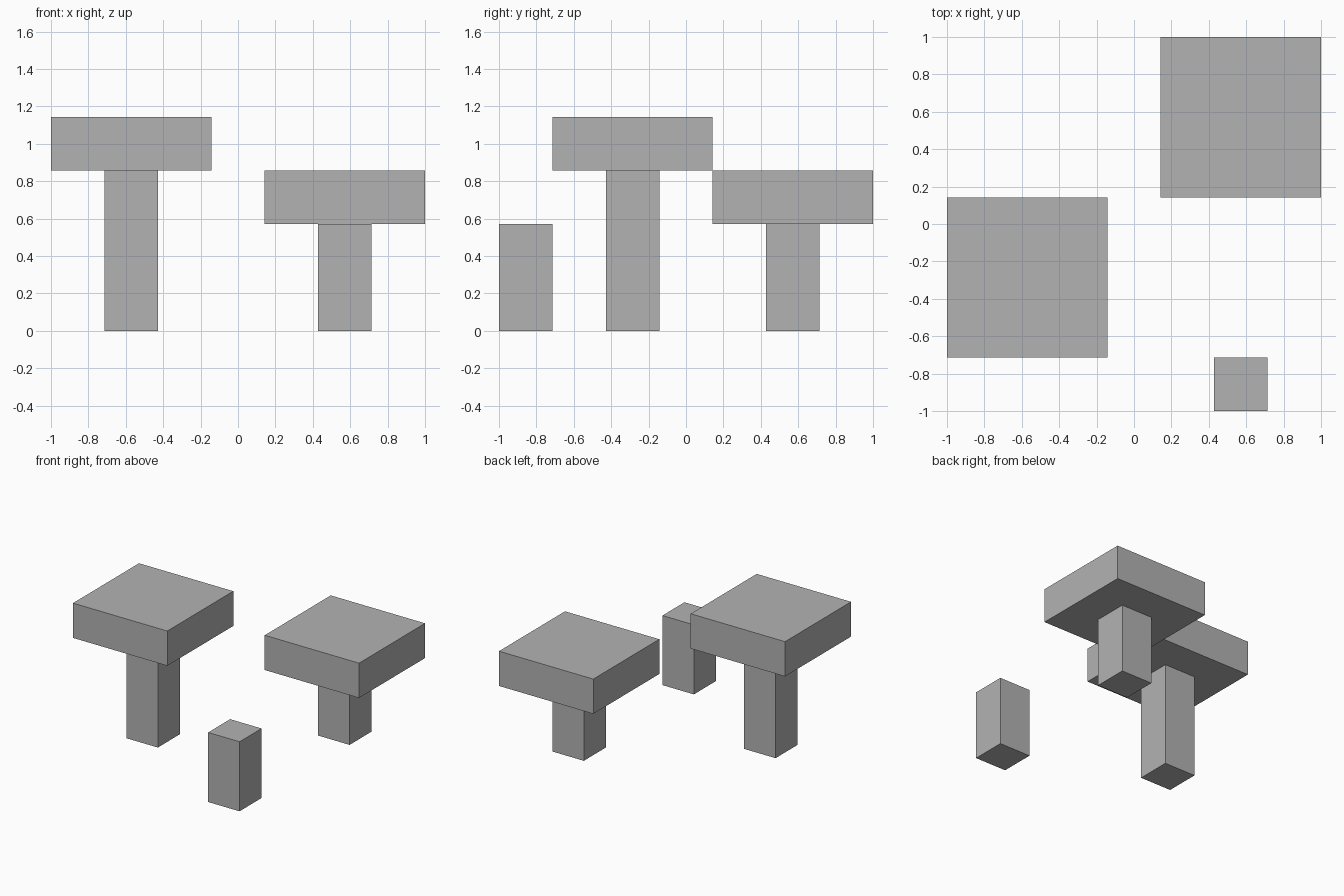
import bpy

# Remove the default cube
cube = bpy.data.objects.get("Cube")
if cube:
    bpy.data.objects.remove(cube, do_unlink=True)

U = 2 / 7  # one block edge

# Single stone grey
GREY = (0.45, 0.45, 0.45, 1.0)
grey = bpy.data.materials.new("stone_grey")
grey.use_nodes = True
grey.diffuse_color = GREY
grey.node_tree.nodes["Principled BSDF"].inputs["Base Color"].default_value = GREY


def block(name, x, y, bottom, width, height):
    """Square block centred on x, y; all sizes in block units."""
    bpy.ops.mesh.primitive_cube_add(
        size=1, location=(x * U, y * U, (bottom + height / 2) * U))
    obj = bpy.context.object
    obj.name = name
    obj.scale = (width * U, width * U, height * U)
    bpy.ops.object.transform_apply(location=False, rotation=False, scale=True)
    obj.data.materials.append(grey)


def capped_pillar(name, x, y, stem_height):
    """Narrow stem carrying a wide flat cap."""
    block(name + "_stem", x, y, 0, 1, stem_height)
    block(name + "_cap", x, y, stem_height, 3, 1)


# Tall pillar on the right, shorter one at the back left
capped_pillar("tall_pillar", -2, -1, 3)
capped_pillar("short_pillar", 2, 2, 2)

# Bare post at the front left
block("bare_post", 2, -3, 0, 1, 2)
